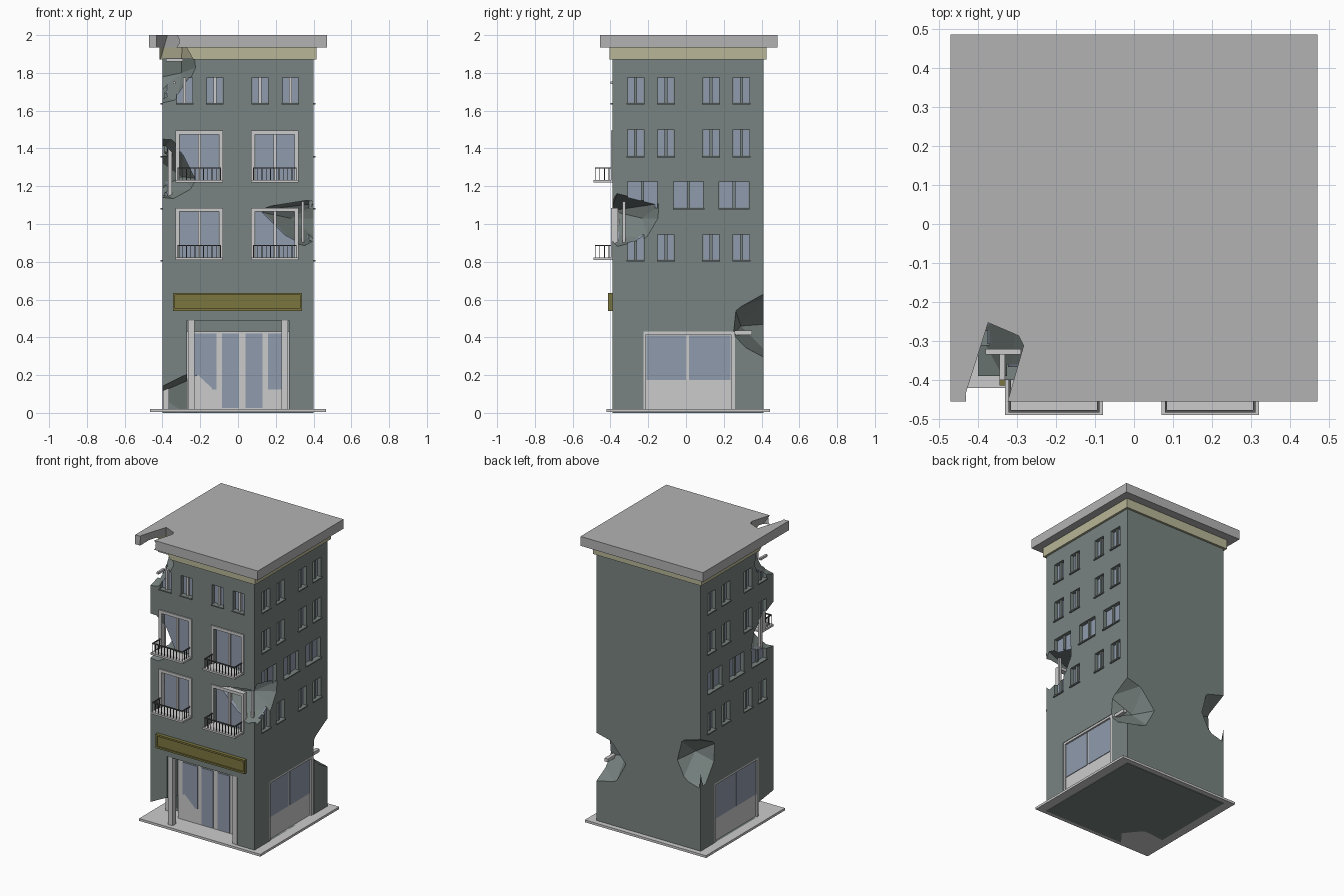
import bpy, bmesh
from mathutils import Vector

if "Cube" in bpy.data.objects:
    bpy.data.objects.remove(bpy.data.objects["Cube"])


def material(name, rgb):
    m = bpy.data.materials.new(name)
    m.diffuse_color = (*rgb, 1)
    m.use_nodes = True
    m.node_tree.nodes["Principled BSDF"].inputs["Base Color"].default_value = m.diffuse_color
    return m


WALL = material("wall_green_grey", (0.19, 0.23, 0.22))
GLASS = material("glass_blue_grey", (0.28, 0.33, 0.42))
CREAM = material("cornice_cream", (0.48, 0.47, 0.31))
OLIVE = material("sign_olive", (0.20, 0.18, 0.05))
IRON = material("iron_dark", (0.10, 0.10, 0.10))
STONE = material("roof_grey", (0.45, 0.45, 0.45))

X, YF, YB = 0.40, -0.39, 0.41      # wall planes


class Part:
    """Collects boxes and hulls into one named object."""
    def __init__(self, name, mat=None):
        self.name, self.mat, self.bm = name, mat, bmesh.new()

    def box(self, x0, x1, y0, y1, z0, z1):
        vs = bmesh.ops.create_cube(self.bm, size=1)["verts"]
        for v in vs:
            v.co = Vector(((x0 + x1) / 2 + v.co.x * abs(x1 - x0),
                           (y0 + y1) / 2 + v.co.y * abs(y1 - y0),
                           (z0 + z1) / 2 + v.co.z * abs(z1 - z0)))

    def on(self, face, u0, u1, d0, d1, z0, z1):
        # box placed on a facade: u along the wall, d = depth inward
        if face == "front":
            self.box(u0, u1, YF + d0, YF + d1, z0, z1)
        elif face == "right":
            self.box(X - d1, X - d0, u0, u1, z0, z1)
        else:
            self.box(-X + d0, -X + d1, u0, u1, z0, z1)

    def hull(self, pts):
        tmp = bmesh.new()
        for p in pts:
            tmp.verts.new(p)
        r = bmesh.ops.convex_hull(tmp, input=tmp.verts)
        junk = [g for g in set(r["geom_interior"] + r["geom_unused"])
                if isinstance(g, bmesh.types.BMVert)]
        bmesh.ops.delete(tmp, geom=junk, context="VERTS")
        bmesh.ops.recalc_face_normals(tmp, faces=tmp.faces)
        me = bpy.data.meshes.new("tmp")
        tmp.to_mesh(me)
        self.bm.from_mesh(me)
        bpy.data.meshes.remove(me)

    def build(self):
        me = bpy.data.meshes.new(self.name)
        self.bm.to_mesh(me)
        ob = bpy.data.objects.new(self.name, me)
        bpy.context.collection.objects.link(ob)
        if self.mat:
            me.materials.append(self.mat)
        return ob


body = Part("building_body", WALL)
glass = Part("window_glass", GLASS)
frames = Part("window_frames")
bars = Part("window_bars", WALL)
sills = Part("window_sills", WALL)
holes = Part("window_hole_cutter")
damage = Part("damage_cutter")
balcony = Part("balcony_slabs")
rails = Part("balcony_railings", IRON)

body.box(-X, X, YF, YB, 0, 1.88)


def window(face, u0, u1, z0, z1, bar, sill=True):
    holes.on(face, u0, u1, -0.02, 0.03, z0, z1)
    glass.on(face, u0 + .002, u1 - .002, 0.024, 0.036, z0 + .002, z1 - .002)
    c = (u0 + u1) / 2
    bar.on(face, c - .008, c + .008, 0.012, 0.034, z0, z1)
    if sill:
        sills.on(face, u0 - .004, u1 + .004, -0.01, 0.03, z0 - .008, z0)


# front top-floor windows
for u in (-.325, -.165, .075, .235):
    window("front", u, u + .085, 1.64, 1.775, frames)

# front framed windows with balconies
for u in (-.33, .07):
    for z in (.81, 1.22):
        u1, zt = u + .25, z + .275
        window("front", u + .02, u1 - .02, z + .012, zt - .02, frames, False)
        for a, b in ((u, u + .02), (u1 - .02, u1)):
            frames.on("front", a, b, -0.008, 0.03, z, zt)
        frames.on("front", u + .02, u1 - .02, -0.008, 0.03, zt - .02, zt)
        frames.on("front", u + .02, u1 - .02, -0.008, 0.03, z, z + .012)
        balcony.on("front", u, u1, -0.10, 0, z, z + .013)
        ua, ub, zr = u + .012, u1 - .012, z + .08
        rails.on("front", ua - .003, ub + .003, -.093, -.086, zr - .007, zr)
        for s in (ua, ub):
            rails.on("front", s - .003, s + .003, -.086, 0, zr - .007, zr)
            for k in range(1, 4):
                d = -.09 + k * .024
                rails.on("front", s - .002, s + .002, d - .002, d + .002, z + .013, zr - .007)
        for k in range(11):
            s = ua + (ub - ua) * k / 10
            rails.on("front", s - .002, s + .002, -.092, -.088, z + .013, zr - .007)

# side windows and shop fronts, identical on both flanks
shop = Part("shop_frames")
for face in ("right", "left"):
    for z0, z1 in ((.81, .945), (1.36, 1.5), (1.64, 1.775)):
        for u in (-.31, -.15, .09, .25):
            window(face, u, u + .087, z0, z1, bars)
    for u in (-.31, -.065, .175):
        window(face, u, u + .158, 1.085, 1.225, bars)
    holes.on(face, -.225, .26, -0.02, 0.03, .02, .43)
    shop.on(face, -.224, .26, 0.015, 0.035, .02, .43)
    for a, b in ((-.21, 0), (.015, .235)):
        glass.on(face, a, b, 0.011, 0.02, .175, .41)
    for a, b in ((-.225, -.212), (.237, .26)):
        shop.on(face, a, b, 0.003, 0.015, .02, .43)
    shop.on(face, -.212, .237, 0.003, 0.015, .415, .43)

# recessed entrance with doors and pillars
D = 0.13
holes.on("front", -.27, .27, -0.02, D, .02, .49)
shop.on("front", -.269, .269, D - .015, D + .01, .02, .43)
for a, b, z in ((-.23, -.115, .125), (-.085, .005, .025), (.04, .13, .025), (.16, .23, .125)):
    glass.on("front", a, b, D - .02, D - .01, z, .42)
pillars = Part("entrance_pillars")
for s in (-1, 1):
    pillars.on("front", s * .2475 - .0175, s * .2475 + .0175, 0.002, .037, .02, .49)

# damage: roof corner
damage.hull([(-.43, -.47, 2.03), (-.365, -.265, 2.03), (-.295, -.295, 2.03), (-.345, -.47, 2.03),
             (-.44, -.43, 1.62), (-.32, -.42, 1.65), (-.24, -.42, 1.77), (-.215, -.41, 1.83),
             (-.3, -.23, 1.8), (-.44, -.2, 1.69), (-.44, -.16, 1.77)])
# damage: front left, third storey
damage.hull([(-.45, -.43, 1.47), (-.34, -.42, 1.46), (-.29, -.41, 1.40), (-.21, -.41, 1.24),
             (-.24, -.42, 1.18), (-.33, -.42, 1.13), (-.45, -.42, 1.14), (-.43, -.12, 1.18),
             (-.44, -.17, 1.35), (-.3, -.2, 1.25)])
# damage: front right, second storey
damage.hull([(.09, -.40, 1.07), (.3, -.42, 1.08), (.43, -.36, 1.17), (.42, -.13, 1.11),
             (.42, -.135, 1.03), (.42, -.2, .92), (.42, -.35, .88), (.3, -.42, .89),
             (.19, -.42, .95), (.28, -.23, 1.03), (.45, -.45, 1.0)])
# damage: back right and back left corners
damage.hull([(.42, .245, .41), (.42, .26, .55), (.42, .33, .58), (.40, .43, .64), (.28, .43, .61),
             (.16, .43, .47), (.24, .43, .32), (.42, .43, .28), (.42, .3, .35), (.26, .29, .46)])
damage.hull([(-.42, .25, .72), (-.42, .26, .58), (-.42, .34, .47), (-.38, .43, .45), (-.27, .43, .48),
             (-.21, .43, .6), (-.25, .43, .76), (-.42, .43, .81), (-.28, .3, .64)])
# damage: ground level, front left
damage.hull([(-.43, -.42, .13), (-.27, -.42, .21), (-.2, -.25, .2), (-.12, -.26, .12),
             (-.15, -.3, -.02), (-.25, -.43, -.02), (-.43, -.43, -.02), (-.43, -.2, .1),
             (-.42, -.2, -.02), (-.25, -.18, -.02)])

# cornice, roof, pavement slab
cornice = Part("cornice", CREAM)
cornice.box(-.415, .415, -.405, .425, 1.87, 1.935)
roof = Part("roof_slab", STONE)
roof.box(-.47, .47, -.455, .485, 1.935, 2.0)
base = Part("pavement_slab")
base.box(-.465, .465, -.42, .445, .004, .02)

# blank signboard with raised rim
sign = Part("signboard", OLIVE)
sign.on("front", -.345, .34, -.015, .005, .54, .635)
for a, b, z0, z1 in ((-.345, .34, .54, .552), (-.345, .34, .623, .635),
                     (-.345, -.333, .552, .623), (.328, .34, .552, .623)):
    sign.on("front", a, b, -.024, -.015, z0, z1)

# broken beams and posts exposed in the damage
beams = Part("exposed_beams")
beams.box(.355, .38, .22, .35, .413, .435)
beams.box(-.37, -.35, -.31, -.29, 1.10, 1.42)
beams.box(-.38, -.29, -.335, -.32, 1.86, 1.875)
beams.box(-.345, -.33, -.40, -.33, 1.74, 1.755)
beams.box(.335, .35, -.335, -.32, .90, 1.12)

hole_ob, dam_ob = holes.build(), damage.build()


def cut(ob, cutter):
    m = ob.modifiers.new("cut", "BOOLEAN")
    m.operation, m.solver, m.object = "DIFFERENCE", "EXACT", cutter
    dg = bpy.context.evaluated_depsgraph_get()
    new = bpy.data.meshes.new_from_object(ob.evaluated_get(dg))
    ob.modifiers.clear()
    ob.data = new


body_ob = body.build()
cut(body_ob, hole_ob)
for ob in (body_ob, glass.build(), cornice.build(), roof.build(), sills.build(), bars.build(), shop.build()):
    if ob.name == "shop_frames":
        continue
    cut(ob, dam_ob)
for p in (frames, balcony, rails, pillars, base, sign, beams):
    p.build()
for ob in (hole_ob, dam_ob):
    bpy.data.objects.remove(ob)
